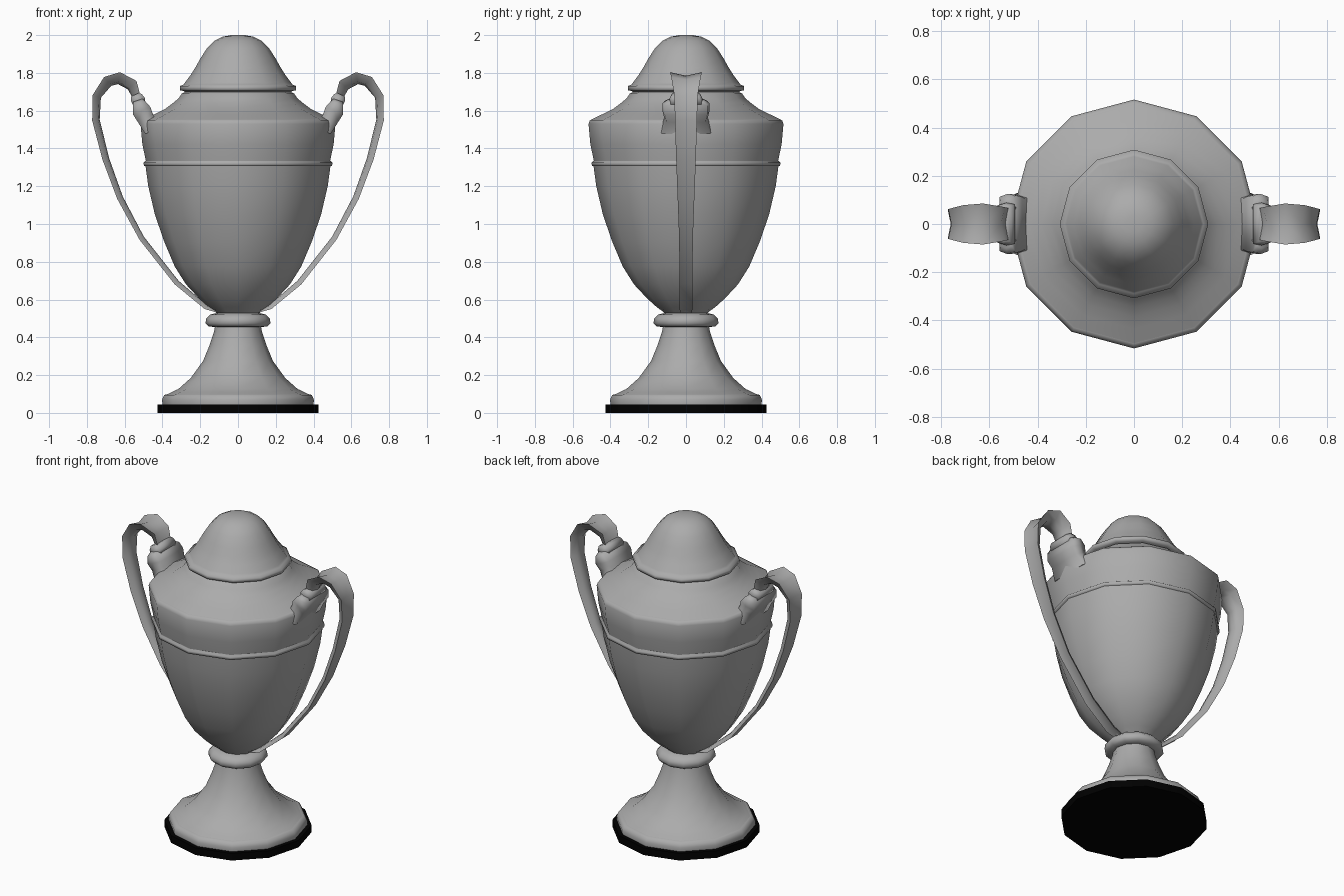
import bpy, bmesh, math
from mathutils import Vector

if "Cube" in bpy.data.objects:
    bpy.data.objects.remove(bpy.data.objects["Cube"])

SIDES = 12
METAL = (.41, .41, .41, 1)
BLACK = (0, 0, 0, 1)


def material(name, color):
    mat = bpy.data.materials.new(name)
    mat.diffuse_color = color
    mat.use_nodes = True
    mat.node_tree.nodes["Principled BSDF"].inputs["Base Color"].default_value = mat.diffuse_color
    return mat


metal = material("metal", METAL)
black = material("black", BLACK)


def skin(name, rings, mat=metal, angle=75):
    """Join equal-sized point rings into a closed solid, smooth up to the angle."""
    bm = bmesh.new()
    loops = [[bm.verts.new(p) for p in ring] for ring in rings]
    n = len(loops[0])
    for a, b in zip(loops, loops[1:]):
        for i in range(n):
            j = (i + 1) % n
            bm.faces.new((a[i], a[j], b[j], b[i]))
    bm.faces.new(loops[0])
    bm.faces.new(loops[-1])
    bmesh.ops.recalc_face_normals(bm, faces=bm.faces)
    mesh = bpy.data.meshes.new(name)
    bm.to_mesh(mesh)
    bm.free()
    mesh.materials.append(mat)
    ob = bpy.data.objects.new(name, mesh)
    bpy.context.collection.objects.link(ob)
    bpy.ops.object.select_all(action='DESELECT')
    ob.select_set(True)
    bpy.context.view_layer.objects.active = ob
    bpy.ops.object.shade_smooth_by_angle(angle=math.radians(angle))
    return ob


def lathe(name, profile, mat=metal, angle=75):
    """Profile is (radius, z); twelve sides with a corner on each axis."""
    return skin(name, [[(r * math.cos(math.tau * i / SIDES),
                         r * math.sin(math.tau * i / SIDES), z)
                        for i in range(SIDES)] for r, z in profile], mat, angle)


def strap(name, stations, section, angle=80):
    """Sweep a section along (x, z, half width, half thickness) stations, mirrored in x."""
    pts = [Vector((s[0], 0, s[1])) for s in stations]
    rings = []
    for k, (x, z, w, t) in enumerate(stations):
        d = (pts[min(k + 1, len(pts) - 1)] - pts[max(k - 1, 0)]).normalized()
        out = Vector((-d.z, 0, d.x))
        rings.append([pts[k] + out * (v * t) + Vector((0, u * w, 0)) for u, v in section])
    ob = skin(name, rings, angle=angle)
    mod = ob.modifiers.new("both_sides", 'MIRROR')
    mod.use_mirror_merge = False
    return ob


# Plinth and foot
lathe("plinth", [(.425, 0), (.425, .045)], black, 35)
lathe("foot_rim", [(.40, .045), (.402, .07), (.39, .095), (.37, .1), (.3, .115)])
lathe("foot", [(.375, .098), (.35, .11), (.315, .127), (.25, .185),
               (.185, .275), (.15, .36), (.127, .43), (.12, .47)])
lathe("stem_collar", [(.12, .455), (.155, .457), (.172, .475), (.168, .5), (.148, .52), (.11, .53)])

# Bowl, band and shoulder
lathe("bowl", [(.10, .515), (.12, .535), (.155, .56), (.205, .605), (.275, .68), (.335, .775),
               (.39, .905), (.44, 1.05), (.475, 1.2), (.49, 1.31)])
lathe("band", [(.47, 1.305), (.498, 1.307), (.5, 1.325), (.488, 1.335), (.489, 1.345)], angle=95)
lathe("upper_bowl", [(.486, 1.32), (.49, 1.345), (.506, 1.42), (.516, 1.53), (.51, 1.547), (.495, 1.556)])
lathe("shoulder", [(.495, 1.556), (.435, 1.585), (.385, 1.61), (.345, 1.64),
                   (.315, 1.665), (.298, 1.69), (.28, 1.7)])

# Lid with its flared rim
lathe("lid", [(.27, 1.69), (.29, 1.705), (.308, 1.708), (.308, 1.73), (.288, 1.738), (.28, 1.75),
              (.25, 1.79), (.225, 1.83), (.2, 1.875), (.165, 1.93),
              (.125, 1.97), (.08, 1.992), (.035, 2.0)], angle=95)

# Handles: thin strap, slightly hollow on the outer side
strap("handle",
      [(.08, .53, .03, .008), (.17, .56, .034, .012), (.325, .69, .035, .014),
       (.51, .925, .036, .014), (.625, 1.14, .044, .016), (.70, 1.345, .052, .018),
       (.752, 1.55, .058, .02), (.748, 1.675, .062, .023), (.69, 1.755, .078, .03),
       (.63, 1.772, .085, .032), (.56, 1.735, .07, .032), (.54, 1.68, .066, .022),
       (.515, 1.635, .07, .03)],
      [(-1, -1), (0, -.4), (1, -1), (.65, .6), (0, 1), (-.65, .6)])

# Handle mounts: small roll under the strap and a flared plate on the shoulder
oval = [(-.9, -1), (-1, 0), (-.9, 1), (.9, 1), (1, 0), (.9, -1)]
strap("handle_roll",
      [(.545, 1.685, .075, .022), (.538, 1.67, .085, .034), (.525, 1.65, .09, .036), (.518, 1.635, .08, .028)],
      oval)
strap("handle_mount",
      [(.53, 1.655, .1, .025), (.525, 1.64, .125, .034), (.51, 1.6, .125, .05),
       (.49, 1.56, .115, .045), (.455, 1.495, .14, .04)],
      oval)
